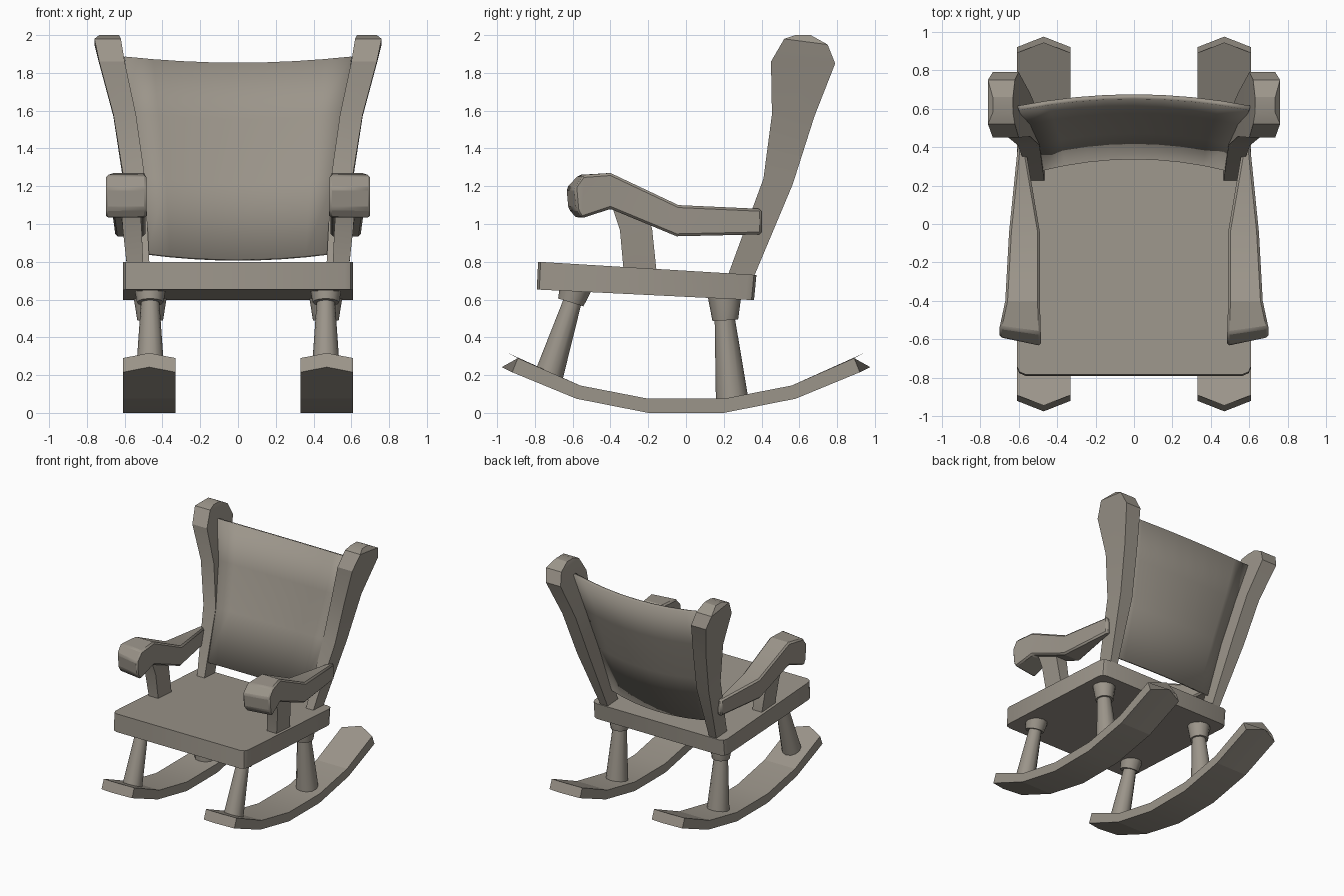
import bpy, bmesh
from mathutils import Vector

cube = bpy.data.objects.get("Cube")
if cube:
    bpy.data.objects.remove(cube, do_unlink=True)

COLOUR = (0.33, 0.30, 0.255, 1)
wood = bpy.data.materials.new("grey_brown_wood")
wood.use_nodes = True
wood.diffuse_color = COLOUR
shader = next(n for n in wood.node_tree.nodes if n.type == 'BSDF_PRINCIPLED')
shader.inputs["Base Color"].default_value = COLOUR


def finish(name, bm, mirror=True, bevel=0, angle=0.5):
    """Turn a bmesh into a shaded object, mirrored to the other side if wanted."""
    bmesh.ops.recalc_face_normals(bm, faces=bm.faces)
    mesh = bpy.data.meshes.new(name)
    bm.to_mesh(mesh)
    bm.free()
    mesh.materials.append(wood)
    ob = bpy.data.objects.new(name, mesh)
    bpy.context.collection.objects.link(ob)
    bpy.ops.object.select_all(action='DESELECT')
    ob.select_set(True)
    bpy.context.view_layer.objects.active = ob
    bpy.ops.object.shade_smooth_by_angle(angle=angle)
    if bevel:
        mod = ob.modifiers.new("bevel", 'BEVEL')
        mod.width, mod.segments = bevel, 1
    if mirror:
        mod = ob.modifiers.new("mirror", 'MIRROR')
        mod.use_mirror_merge = False
    return ob


def loft(rings):
    """Skin a row of closed rings and cap both ends."""
    bm = bmesh.new()
    rows = [[bm.verts.new(p) for p in ring] for ring in rings]
    for a, b in zip(rows, rows[1:]):
        for i in range(len(a)):
            j = (i + 1) % len(a)
            bm.faces.new((a[i], a[j], b[j], b[i]))
    bm.faces.new(rows[0])
    bm.faces.new(rows[-1])
    return bm


def bar(stations):
    """Four-sided bar; station = two (y, z) edges, inner x, outer x, outer y shift."""
    rings = []
    for (ya, za), (yb, zb), xi, xo, skew in stations:
        rings.append([(xi, ya, za), (xo, ya + skew, za),
                      (xo, yb + skew, zb), (xi, yb, zb)])
    return loft(rings)


# Seat: tilted slab with clipped vertical corners
hw, c = 0.61, 0.045
bottom, top = [], []
for sx, sy in ((-1, -1), (1, -1), (1, 1), (-1, 1)):
    corner = [(hw, 1 - c / 0.58), (hw - c * 0.3, 1 - c * 0.3 / 0.58), (hw - c, 1)]
    if sx * sy < 0:
        corner.reverse()
    for x, t in corner:
        t *= sy
        bottom.append((sx * x, -0.215 + 0.575 * t, 0.625 - 0.028 * t))
        top.append((sx * x, -0.205 + 0.578 * t, 0.765 - 0.035 * t))
finish("seat", loft([bottom, top]), mirror=False)

# Rockers: curved planks with pointed ends
half = [((0.20, 0.0), (0.20, 0.075), 0), ((0.58, 0.075), (0.56, 0.145), 0),
        ((0.92, 0.215), (0.89, 0.29), 1)]
rings = []
for s, part in ((-1, half[::-1]), (1, half)):
    for (yb, zb), (yt, zt), tip in part:
        mid = 0.055 * tip
        rings.append([(0.33, s * yb, zb), (0.47, s * (yb + mid), zb + mid / 2),
                      (0.61, s * yb, zb), (0.61, s * yt, zt),
                      (0.47, s * (yt + mid), zt + mid / 2), (0.33, s * yt, zt)])
finish("rocker", loft(rings), angle=0.2)


# Legs: tapered turned posts, each with a collar under the seat
def turned(name, stops, sides=12):
    """Chain of round sections; stop = (y, z), radius."""
    start = Vector((0.465, *stops[0][0]))
    end = Vector((0.465, *stops[-1][0]))
    axis = (end - start).normalized()
    u = Vector((1, 0, 0))
    v = axis.cross(u)
    bm = bmesh.new()
    bmesh.ops.create_circle(bm, segments=sides, radius=1)
    unit = [p.co.copy() for p in bm.verts]
    bm.free()
    rings = [[Vector((0.465, *p)) + (u * k.x + v * k.y) * r for k in unit]
             for p, r in stops]
    finish(name, loft(rings), angle=0.6)


turned("front_leg", [((-0.585, 0.64), 0.045), ((-0.735, 0.17), 0.078)])
turned("front_leg_collar", [((-0.585, 0.665), 0.085), ((-0.61, 0.585), 0.07)])
turned("back_leg", [((0.195, 0.61), 0.045), ((0.245, 0.06), 0.087)])
turned("back_leg_collar", [((0.20, 0.63), 0.086), ((0.205, 0.60), 0.086),
                           ((0.208, 0.49), 0.068)])

# Back posts: flaring wings with rounded heads
finish("back_post", bar([
    ((0.215, 0.71), (0.355, 0.71), 0.465, 0.53, 0),
    ((0.41, 1.24), (0.565, 1.21), 0.492, 0.605, 0),
    ((0.455, 1.58), (0.68, 1.57), 0.54, 0.66, 0),
    ((0.45, 1.86), (0.79, 1.85), 0.60, 0.735, 0),
    ((0.52, 1.98), (0.75, 1.95), 0.62, 0.76, 0),
    ((0.58, 2.0), (0.66, 2.0), 0.63, 0.735, 0)]), angle=0.4)

# Backrest: thin panel bowed backwards between the posts
rows = [(0.485, 0.30, 0.838), (0.515, 0.435, 1.24),
        (0.565, 0.54, 1.58), (0.605, 0.615, 1.88)]
COLS = 8
bm = bmesh.new()
grid = []
for w, y, z in rows:
    line = []
    for i in range(COLS + 1):
        t = 2 * i / COLS - 1
        bow = 1 - t * t
        line.append(bm.verts.new((w * t, y + 0.06 * bow, z - 0.032 * bow)))
    grid.append(line)
for a, b in zip(grid, grid[1:]):
    for i in range(COLS):
        bm.faces.new((a[i], a[i + 1], b[i + 1], b[i]))
panel = finish("backrest", bm, mirror=False)
mod = panel.modifiers.new("thickness", 'SOLIDIFY')
mod.thickness = 0.025
mod.offset = -1

# Armrests: stepped bars widening to a rounded hand grip
finish("armrest", bar([
    ((0.40, 1.08), (0.40, 0.945), 0.565, 0.605, 0),
    ((-0.04, 1.10), (-0.05, 0.935), 0.49, 0.65, 0),
    ((-0.40, 1.27), (-0.40, 1.08), 0.49, 0.67, 0),
    ((-0.57, 1.26), (-0.58, 1.03), 0.485, 0.70, 0.03),
    ((-0.635, 1.19), (-0.625, 1.08), 0.485, 0.70, 0.045)]),
    bevel=0.012, angle=0.4)

# Arm supports: short leaning blocks
finish("arm_support", bar([
    ((-0.33, 0.75), (-0.155, 0.74), 0.50, 0.585, 0),
    ((-0.35, 0.97), (-0.18, 0.98), 0.51, 0.61, 0),
    ((-0.40, 1.12), (-0.22, 1.06), 0.52, 0.62, 0)]))
